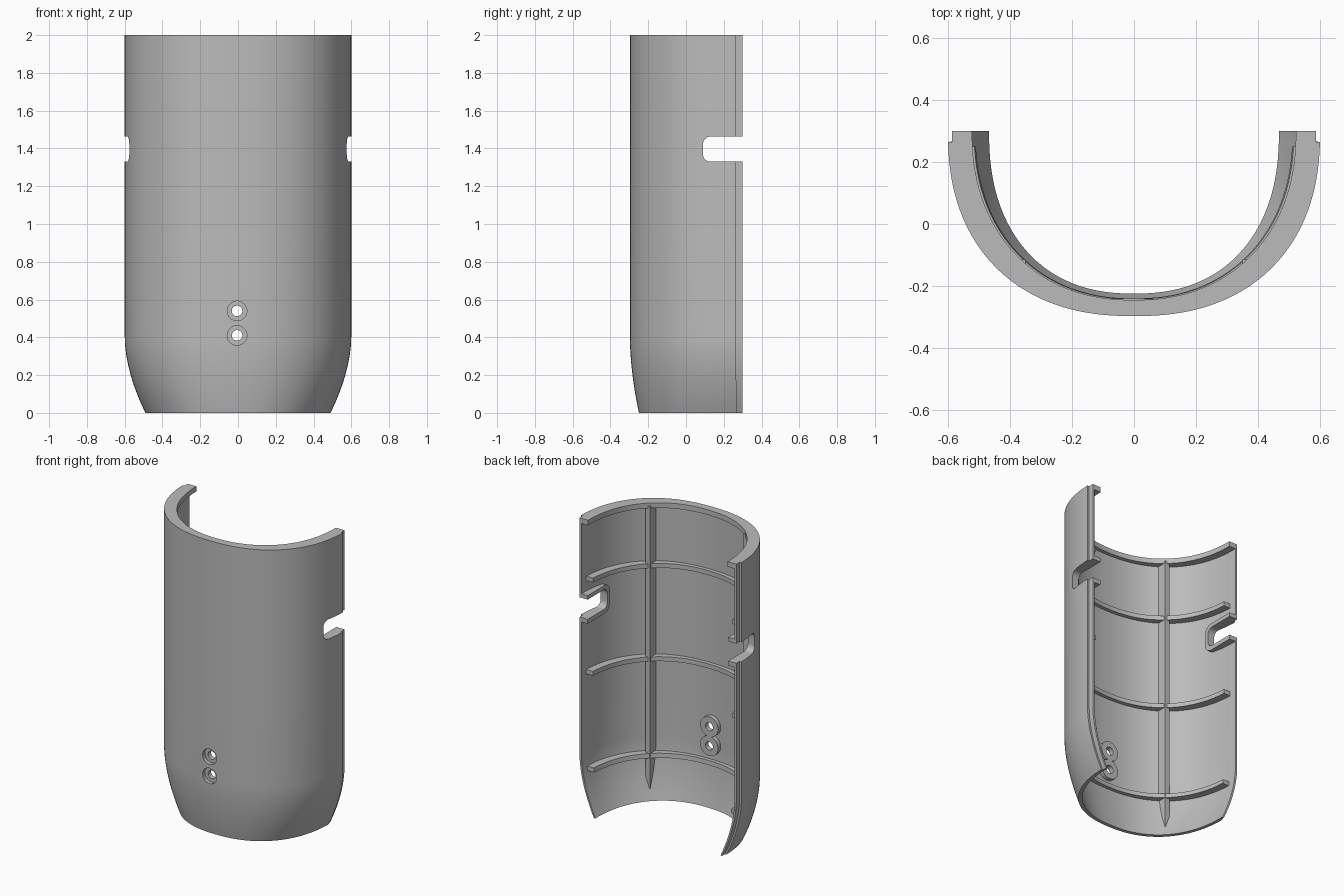
import bpy, bmesh
from math import sin, cos, asin, pi
from mathutils import Matrix, Vector

if "Cube" in bpy.data.objects:
    bpy.data.objects.remove(bpy.data.objects["Cube"], do_unlink=True)

grey = bpy.data.materials.new("plain grey")
grey.use_nodes = True
COLOUR = (0.5, 0.5, 0.5, 1)
grey.diffuse_color = COLOUR
grey.node_tree.nodes["Principled BSDF"].inputs["Base Color"].default_value = COLOUR

BACK = 0.3      # y of the open rear edge
TAPER = 0.4     # height below which the shell narrows
N = 72


def finish(name, bm):
    bmesh.ops.recalc_face_normals(bm, faces=bm.faces)
    me = bpy.data.meshes.new(name)
    bm.to_mesh(me)
    bm.free()
    me.materials.append(grey)
    ob = bpy.data.objects.new(name, me)
    bpy.context.collection.objects.link(ob)
    return ob


def u_curve(a, b, n, y_end=BACK):
    """Half superellipse, open to the rear, from the +x end to the -x end."""
    t0 = asin(((BACK - y_end) / b) ** (n / 2))
    ts = [t0 + (pi - 2 * t0) * i / N for i in range(N + 1)]
    return [((1 if cos(t) > 0 else -1) * a * abs(cos(t)) ** (2 / n),
             BACK - b * max(sin(t), 0) ** (2 / n)) for t in ts]


def narrowed(p, z):
    k = max(0, 1 - z / TAPER) ** 1.8
    return (p[0] * (1 - 0.183 * k), BACK + (p[1] - BACK) * (1 - 0.08 * k), z)


def loft(name, outer, inner, zs):
    """Solid wall between two matching curves, stacked over heights zs."""
    bm = bmesh.new()
    rings = [[[bm.verts.new(narrowed(p, z)) for p in c] for c in (outer, inner)] for z in zs]
    for (o, i), (o2, i2) in zip(rings, rings[1:]):
        loop, loop2 = o + i[::-1], o2 + i2[::-1]
        for j in range(len(loop)):
            k = (j + 1) % len(loop)
            bm.faces.new((loop[j], loop[k], loop2[k], loop2[j]))
    for o, i in (rings[0], rings[-1]):
        for j in range(len(o) - 1):
            bm.faces.new((o[j], o[j + 1], i[j + 1], i[j]))
    return finish(name, bm)


def block(name, lo, hi, radius=0):
    """Box, with the edges along x rounded when a radius is given."""
    bm = bmesh.new()
    lo, hi = Vector(lo), Vector(hi)
    size = hi - lo
    bmesh.ops.create_cube(bm, size=1, matrix=Matrix.Translation((lo + hi) / 2)
                          @ Matrix.Diagonal((*size, 1)))
    if radius:
        along = [e for e in bm.edges if abs(e.verts[0].co.x - e.verts[1].co.x) > 1e-4]
        bmesh.ops.bevel(bm, geom=along, offset=radius, segments=8, profile=0.5, affect='EDGES')
    return finish(name, bm)


def rod(name, x, z, r, y0, y1):
    """Cylinder lying along y."""
    bm = bmesh.new()
    bmesh.ops.create_cone(bm, cap_ends=True, segments=40, radius1=r, radius2=r, depth=y1 - y0,
                          matrix=Matrix.Translation((x, (y0 + y1) / 2, z))
                          @ Matrix.Rotation(pi / 2, 4, 'X'))
    return finish(name, bm)


def boolean(ob, tool, mode):
    bpy.context.view_layer.objects.active = ob
    m = ob.modifiers.new("cut", 'BOOLEAN')
    m.operation, m.object, m.solver = mode, tool, 'EXACT'
    bpy.ops.object.modifier_apply(modifier="cut")


heights = [TAPER * i / 14 for i in range(15)] + [0.95, 1.5, 2.0]
parts, tools = [], []

# Shell with a stepped lip along both rear edges
outer = u_curve(0.6, 0.597, 2.3, 0.265)
inner = u_curve(0.572, 0.57, 2.3, 0.262)
lip_o = [(0.586, BACK), (0.586, 0.265)]
lip_i = [(0.572, BACK), (0.572, 0.265)]


def with_lip(curve, lip):
    return lip + curve + [(-x, y) for x, y in reversed(lip)]


shell = loft("shell", with_lip(outer, lip_o), with_lip(inner, lip_i), heights)
parts.append(shell)

# Helper volume that trims inner parts to the shell
core_curve = u_curve(0.583, 0.58, 2.3)
core = loft("core_helper", core_curve, [(x, BACK) for x, y in
            [(p[0] * 0.999, 0) for p in core_curve]], heights)
bm = bmesh.new()
bm.from_mesh(core.data)
bmesh.ops.remove_doubles(bm, verts=bm.verts, dist=0.0007)
bm.to_mesh(core.data)
bm.free()
tools.append(core)

# Top flange and horizontal ribs
for name, z0, z1, end in (("top_flange", 1.965, 2.0, BACK), ("upper_rib", 1.56, 1.59, 0.25),
                          ("middle_rib", 0.93, 0.96, 0.25), ("lower_rib", 0.28, 0.31, 0.25)):
    parts.append(loft(name, u_curve(0.58, 0.577, 2.3, end),
                      u_curve(0.522, 0.545, 2.2, end), [z0, z1]))

# Vertical ribs and slot rims on both sides
slots = []
for side, s in (("left", 1), ("right", -1)):
    def sided(x0, x1):
        return sorted((s * x0, s * x1))
    x0, x1 = sided(0.35, 0.385)
    rib = block(side + "_vertical_rib", (x0, -0.26, 0.01), (x1, -0.115, 1.98))
    x0, x1 = sided(0.525, 0.7)
    rim = block(side + "_slot_rim", (x0, 0.06, 1.3), (x1, 0.5, 1.49), 0.06)
    x0, x1 = sided(0.4, 0.8)
    slot = block(side + "_slot_cutter", (x0, 0.09, 1.33), (x1, 0.6, 1.463), 0.04)
    for part in (rib, rim):
        boolean(part, core, 'INTERSECT')
        parts.append(part)
    boolean(rim, slot, 'DIFFERENCE')
    boolean(shell, slot, 'DIFFERENCE')
    tools.append(slot)

# Two counterbored screw holes with inner bosses
for name, z in (("upper", 0.54), ("lower", 0.41)):
    x = -0.005
    boss = rod(name + "_screw_boss", x, z, 0.067, -0.4, -0.24)
    recess = rod(name + "_recess_cutter", x, z, 0.052, -0.4, -0.272)
    hole = rod(name + "_hole_cutter", x, z, 0.028, -0.5, 0)
    boolean(boss, core, 'INTERSECT')
    for ob in (boss, shell):
        boolean(ob, recess, 'DIFFERENCE')
        boolean(ob, hole, 'DIFFERENCE')
    parts.append(boss)
    tools += [recess, hole]

for tool in tools:
    bpy.data.objects.remove(tool, do_unlink=True)

# Smooth curved surfaces, keep edges crisp
bpy.ops.object.select_all(action='DESELECT')
for ob in parts:
    ob.select_set(True)
bpy.context.view_layer.objects.active = shell
bpy.ops.object.shade_smooth_by_angle(angle=pi / 6)
